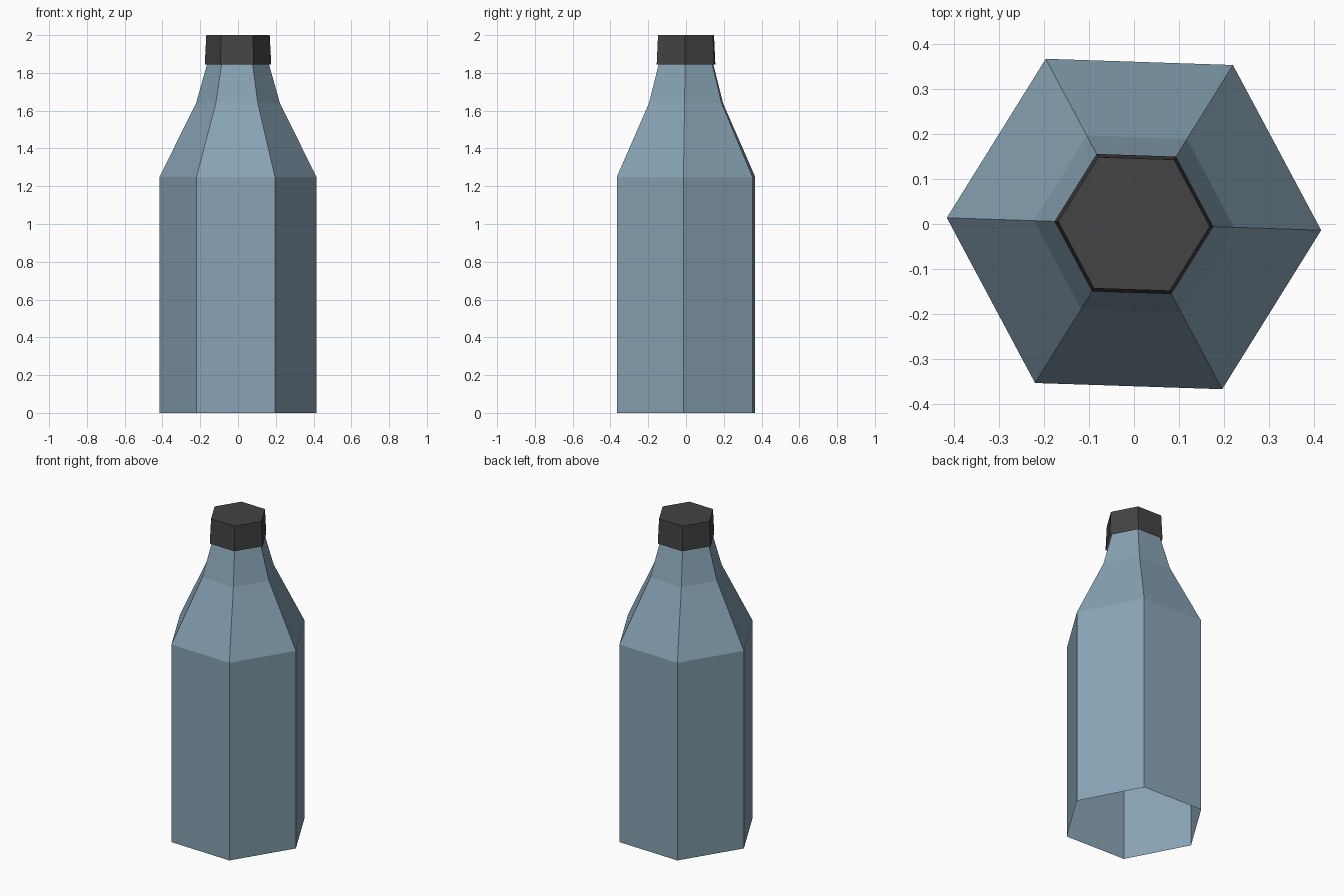
import bpy, bmesh, math

if "Cube" in bpy.data.objects:
    bpy.data.objects.remove(bpy.data.objects["Cube"])

ROT = math.radians(-1.9)
SIDES = 6


def material(name, rgb):
    m = bpy.data.materials.new(name)
    m.diffuse_color = (*rgb, 1.0)
    m.use_nodes = True
    m.node_tree.nodes["Principled BSDF"].inputs["Base Color"].default_value = m.diffuse_color
    return m


def lathe(name, profile, mat, cap_top=False):
    """Six-sided flat-faced shell from (radius, height) pairs, open below."""
    bm = bmesh.new()
    rings = []
    for r, z in profile:
        rings.append([bm.verts.new((r * math.cos(ROT + i * math.tau / SIDES),
                                    r * math.sin(ROT + i * math.tau / SIDES), z))
                      for i in range(SIDES)])
    for a, b in zip(rings, rings[1:]):
        for i in range(SIDES):
            j = (i + 1) % SIDES
            bm.faces.new((a[i], a[j], b[j], b[i]))
    if cap_top:
        bm.faces.new(rings[-1])
    me = bpy.data.meshes.new(name)
    bm.to_mesh(me)
    bm.free()
    me.materials.append(mat)
    ob = bpy.data.objects.new(name, me)
    bpy.context.collection.objects.link(ob)
    return ob


glass = material("blue grey glass", (0.245, 0.365, 0.455))
dark = material("dark grey cap", (0.056, 0.056, 0.056))

# Bottle body, shoulder and neck (open underneath)
lathe("bottle", [(0.415, 0), (0.415, 1.25), (0.222, 1.64), (0.16, 1.86)], glass)

# Slightly tapered cap
lathe("cap", [(0.176, 1.845), (0.168, 2.0)], dark, cap_top=True)
